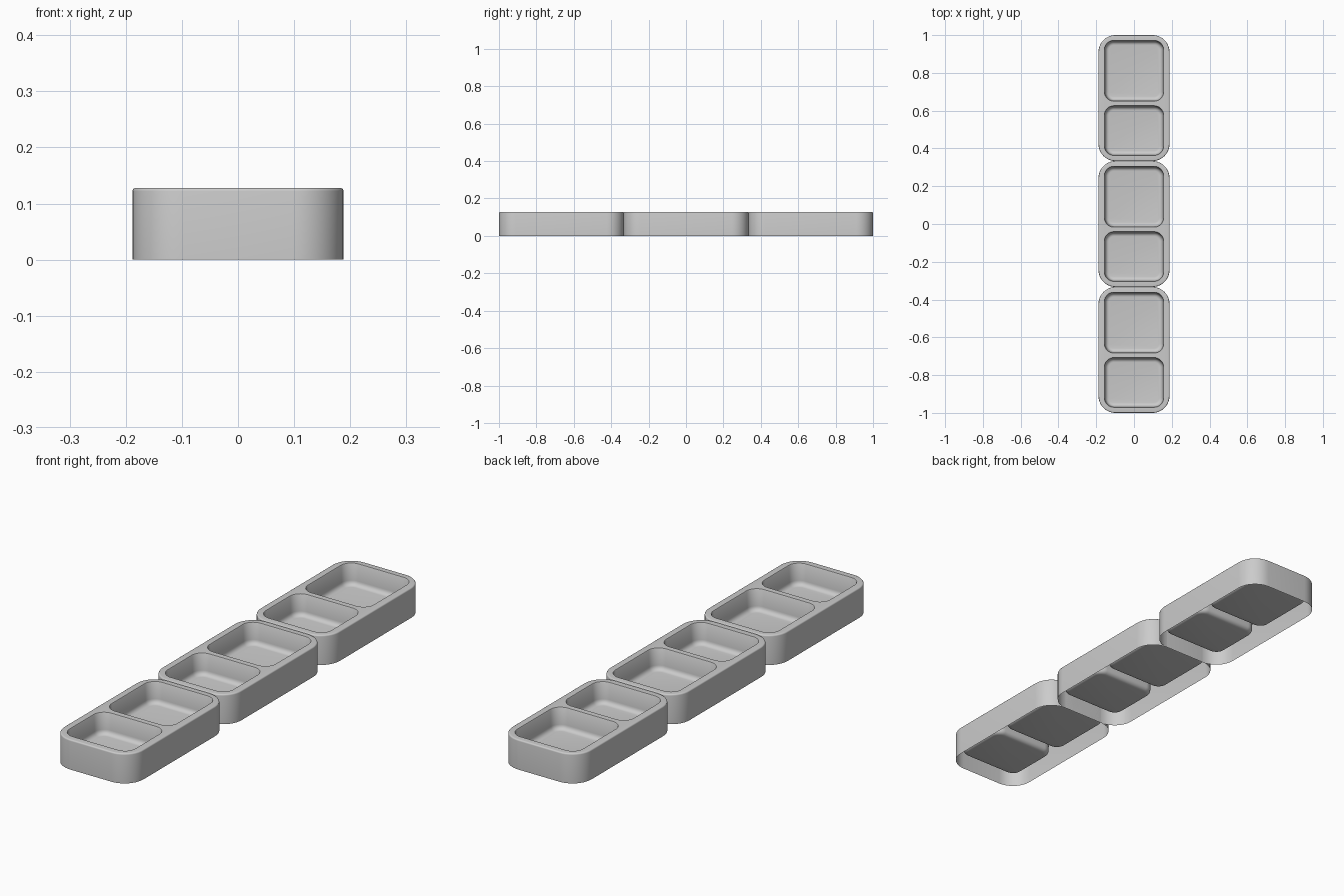
import bpy, bmesh
from math import sin, cos, pi

if "Cube" in bpy.data.objects:
    bpy.data.objects.remove(bpy.data.objects["Cube"])

HX, LENGTH, H = 0.188, 0.6667, 0.128      # tray half width, length, height
FLOOR, SEG = 0.036, 10


def ring(bm, hx, y0, y1, r, z):
    """Closed rounded-rectangle loop of vertices."""
    verts = []
    corners = [(hx - r, y1 - r), (-hx + r, y1 - r), (-hx + r, y0 + r), (hx - r, y0 + r)]
    for i, (cx, cy) in enumerate(corners):
        for k in range(SEG + 1):
            a = (i + k / SEG) * pi / 2
            verts.append(bm.verts.new((cx + r * cos(a), cy + r * sin(a), z)))
    return verts


def skin(bm, hx, y0, y1, r, profile):
    """Stack inset loops, profile = (inset, z); returns first and last loops."""
    loops = [ring(bm, hx - d, y0 + d, y1 - d, r - d, z) for d, z in profile]
    n = len(loops[0])
    for a, b in zip(loops, loops[1:]):
        for i in range(n):
            j = (i + 1) % n
            bm.faces.new((a[i], a[j], b[j], b[i]))
    return loops[0], loops[-1]


def loop_edges(bm, loop):
    return [bm.edges.get((loop[i - 1], loop[i])) for i in range(len(loop))]


def tray_mesh():
    bm = bmesh.new()
    half = LENGTH / 2
    # outer wall, open underneath, with a small rounded top edge
    e = 0.006
    prof = [(0, 0)] + [(e * (1 - cos(t * pi / 8)), H - e + e * sin(t * pi / 8)) for t in range(5)]
    rim = loop_edges(bm, skin(bm, HX, -half, half, 0.09, prof)[1])
    # two pockets with a filleted floor
    f = 0.02
    for top, bottom in ((0.028, 0.350), (0.374, 0.637)):
        prof = [(0, H), (0.002, H - 0.003)]
        prof += [(0.005 + f * (1 - cos(t * pi / 10)), FLOOR + f * (1 - sin(t * pi / 10))) for t in range(6)]
        first, last = skin(bm, 0.157, half - bottom, half - top, 0.05, prof)
        rim += loop_edges(bm, first)
        bm.faces.new(last)
    # flat rim around the pockets
    bmesh.ops.triangle_fill(bm, use_beauty=True, edges=rim)
    bmesh.ops.recalc_face_normals(bm, faces=bm.faces)
    flat = max(bm.faces, key=lambda p: p.calc_center_median().z)
    if flat.normal.z < 0:
        bmesh.ops.reverse_faces(bm, faces=bm.faces)
    mesh = bpy.data.meshes.new("tray")
    bm.to_mesh(mesh)
    bm.free()
    return mesh


# three identical trays in a row
for i, name in enumerate(("front_tray", "middle_tray", "back_tray")):
    ob = bpy.data.objects.new(name, tray_mesh())
    ob.location.y = (i - 1) * LENGTH
    bpy.context.collection.objects.link(ob)
    bpy.ops.object.select_all(action='DESELECT')
    ob.select_set(True)
    bpy.context.view_layer.objects.active = ob
    bpy.ops.object.shade_smooth_by_angle(angle=0.6)
